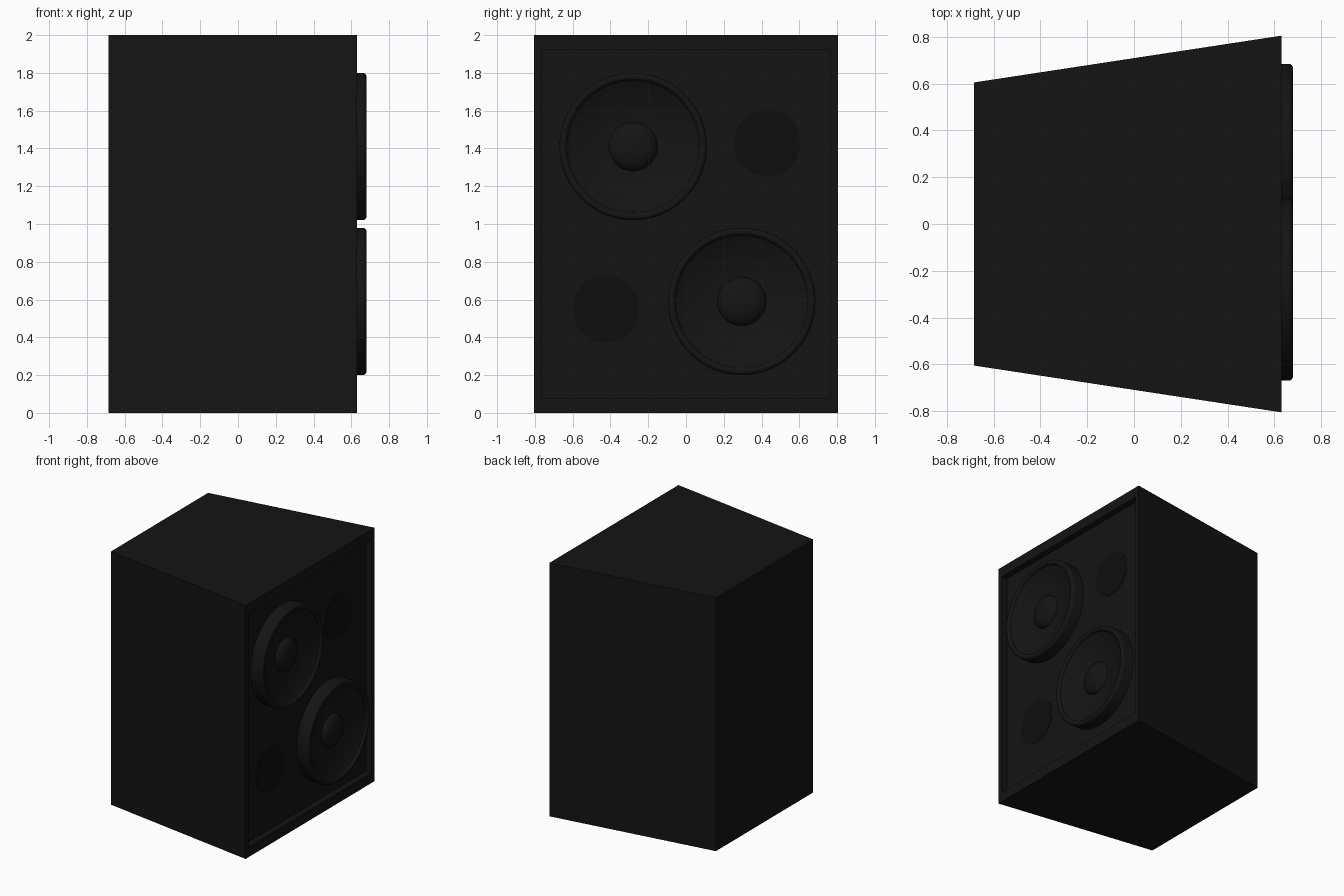
import bpy, bmesh, math
from mathutils import Vector

if "Cube" in bpy.data.objects:
    bpy.data.objects.remove(bpy.data.objects["Cube"])

FRONT_X, BACK_X = 0.63, -0.685
PANEL_X = 0.58


def material(name, v):
    m = bpy.data.materials.new(name)
    m.diffuse_color = (v, v, v, 1)
    m.use_nodes = True
    m.node_tree.nodes["Principled BSDF"].inputs["Base Color"].default_value = m.diffuse_color
    return m


black = material("cabinet_black", 0.007)
dark = material("port_black", 0.004)


def add_object(name, bm, mat, smooth=False):
    bmesh.ops.recalc_face_normals(bm, faces=bm.faces)
    me = bpy.data.meshes.new(name)
    bm.to_mesh(me)
    bm.free()
    ob = bpy.data.objects.new(name, me)
    bpy.context.collection.objects.link(ob)
    me.materials.append(mat)
    if smooth:
        bpy.ops.object.select_all(action='DESELECT')
        ob.select_set(True)
        bpy.context.view_layer.objects.active = ob
        bpy.ops.object.shade_smooth_by_angle(angle=math.radians(35))
    return ob


def lathe(name, profile, y, z, mat, steps=64):
    """Spin a (radius, x) profile about an x-parallel axis through (y, z)."""
    bm = bmesh.new()
    vs = [bm.verts.new((x, y + r, z)) for r, x in profile]
    es = [bm.edges.new(p) for p in zip(vs, vs[1:])]
    bmesh.ops.spin(bm, geom=vs + es, cent=(0, y, z), axis=(1, 0, 0),
                   angle=math.tau, steps=steps, use_duplicate=False)
    bmesh.ops.remove_doubles(bm, verts=bm.verts, dist=1e-5)
    return add_object(name, bm, mat, True)


# Cabinet: wedge-shaped box, with the baffle inset into the wide face
bm = bmesh.new()
bmesh.ops.create_cube(bm, size=2)
for v in bm.verts:
    front = v.co.x > 0
    v.co = Vector((FRONT_X if front else BACK_X,
                   v.co.y * (0.805 if front else 0.605), v.co.z + 1))
face = max(bm.faces, key=lambda f: f.calc_center_median().x)
bmesh.ops.inset_individual(bm, faces=[face], thickness=0.055)
for v in face.verts:
    v.co.z = 1.92 if v.co.z > 1 else 0.08
baffle = bmesh.ops.extrude_face_region(bm, geom=[face])["geom"]
for v in baffle:
    if isinstance(v, bmesh.types.BMVert):
        v.co.x = PANEL_X
if face.is_valid:
    bmesh.ops.delete(bm, geom=[face], context='FACES_ONLY')
add_object("cabinet", bm, black)

# Drivers: rounded surround, shallow cone and a dust cap
surround = [(0.39, PANEL_X - 0.01), (0.39, 0.66)]
surround += [(0.37 + 0.02 * math.cos(a), 0.66 + 0.02 * math.sin(a))
             for a in (math.pi * i / 8 for i in range(1, 9))]
cone = [(0.34, 0.652), (0.13, 0.61), (0.0, 0.61)]
cap = [(0.13 * math.cos(a), 0.605 + 0.06 * math.sin(a))
       for a in (math.pi / 2 * i / 8 for i in range(9))]
for tag, y, z in (("upper", -0.28, 1.41), ("lower", 0.295, 0.59)):
    lathe(tag + "_driver", surround + cone, y, z, black)
    lathe(tag + "_dust_cap", cap, y, z, black, 48)

# Ports: dark discs on the baffle
for tag, y, z in (("upper", 0.43, 1.43), ("lower", -0.425, 0.55)):
    lathe(tag + "_port", [(0.177, PANEL_X - 0.01), (0.177, PANEL_X + 0.003),
                          (0, PANEL_X + 0.003)], y, z, dark, 48)
